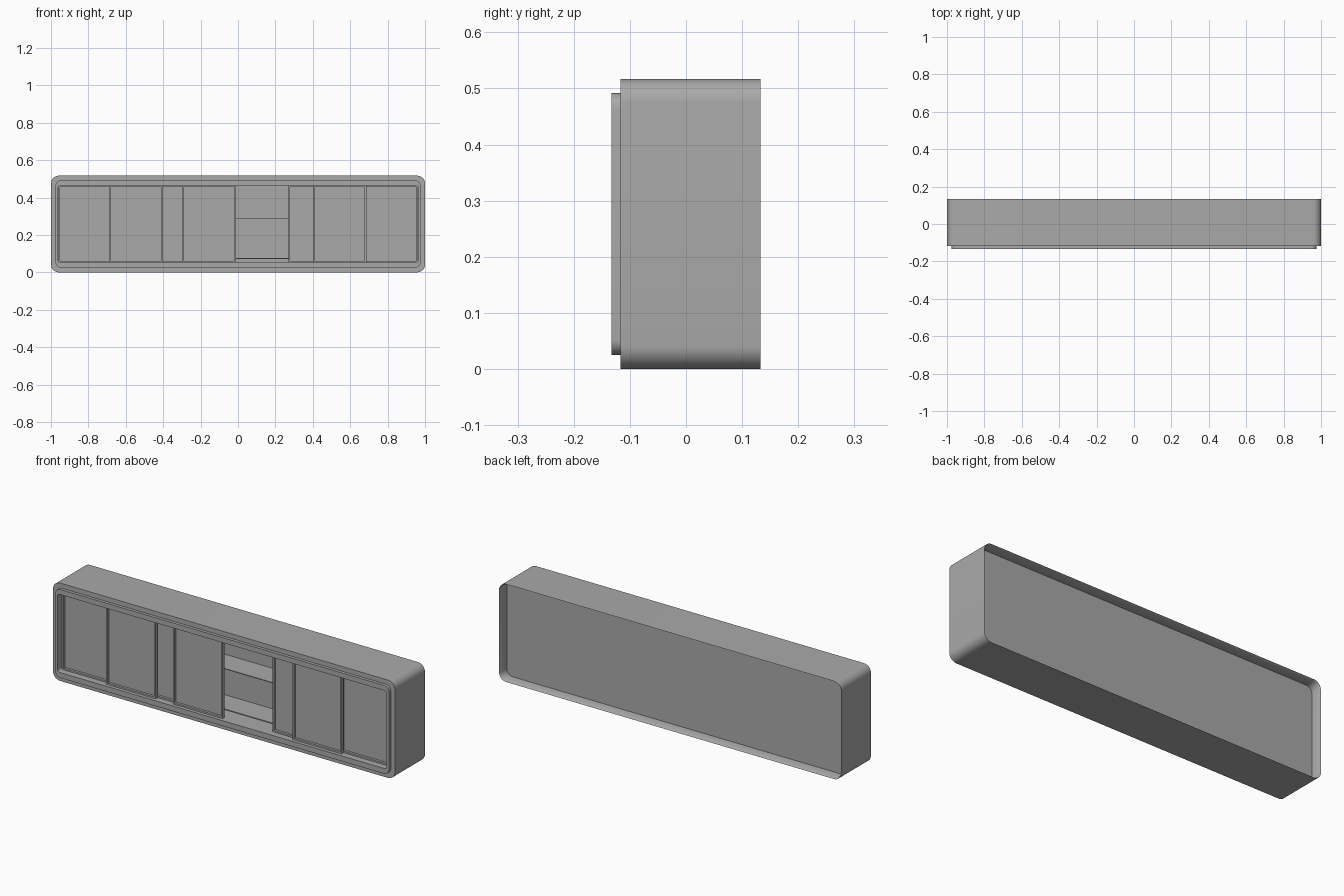
import bpy, bmesh, math

cube = bpy.data.objects.get("Cube")
if cube:
    bpy.data.objects.remove(cube, do_unlink=True)

grey = bpy.data.materials.new("plain_grey")
grey.use_nodes = True
colour = (0.4, 0.4, 0.4, 1)
grey.diffuse_color = colour
grey.node_tree.nodes["Principled BSDF"].inputs["Base Color"].default_value = colour


def make_object(name, bm):
    mesh = bpy.data.meshes.new(name)
    bm.to_mesh(mesh)
    bm.free()
    mesh.materials.append(grey)
    obj = bpy.data.objects.new(name, mesh)
    bpy.context.collection.objects.link(obj)
    return obj


def box(name, x0, x1, y0, y1, z0, z1, frame=0, recess=0):
    """Box; with a frame width, its front face gets a sunken panel."""
    bm = bmesh.new()
    bmesh.ops.create_cube(bm, size=1)
    for v in bm.verts:
        v.co.x = x0 if v.co.x < 0 else x1
        v.co.y = y0 if v.co.y < 0 else y1
        v.co.z = z0 if v.co.z < 0 else z1
    if frame:
        bm.normal_update()
        front = [f for f in bm.faces if f.normal.y < -0.9]
        bmesh.ops.inset_region(bm, faces=front, thickness=frame)
        # Straight walls down to the sunken panel
        panel = bmesh.ops.extrude_face_region(bm, geom=front)["geom"]
        bmesh.ops.delete(bm, geom=front, context="FACES_ONLY")
        for v in panel:
            if isinstance(v, bmesh.types.BMVert):
                v.co.y += recess
        bmesh.ops.recalc_face_normals(bm, faces=bm.faces)
    return make_object(name, bm)


def rounded_loop(bm, half, z0, z1, radius, y, steps=8):
    """Rounded rectangle in the xz plane, counted from the lower right corner."""
    corners = [(half, z0, 1, -1), (half, z1, 1, 1), (-half, z1, -1, 1), (-half, z0, -1, -1)]
    loop = []
    for i, (x, z, sx, sz) in enumerate(corners):
        for k in range(steps + 1):
            a = math.pi / 2 * (i - 1 + k / steps)
            loop.append(bm.verts.new((x + radius * (math.cos(a) - sx), y,
                                      z + radius * (math.sin(a) - sz))))
    return loop


# Housing: back panel, rear rim, outer wall, front rim, raised lip and hollow inside
TOP, LOW, HIGH, BACK = 0.517, 0.053, 0.465, 0.072
sections = [
    (0.994, 0.006, TOP - 0.006, 0.036, 0.077),
    (0.994, 0.006, TOP - 0.006, 0.036, 0.122),
    (1.0, 0.0, TOP, 0.042, 0.133),
    (1.0, 0.0, TOP, 0.042, -0.117),
    (0.975, 0.025, 0.492, 0.028, -0.117),
    (0.975, 0.025, 0.492, 0.028, -0.133),
    (0.962, LOW, HIGH, 0.012, -0.133),
    (0.962, LOW, HIGH, 0.012, BACK),
]
bm = bmesh.new()
loops = [rounded_loop(bm, *s) for s in sections]
bm.faces.new(loops[0][::-1])
bm.faces.new(loops[-1])
for a, b in zip(loops, loops[1:]):
    for i in range(len(a)):
        j = (i + 1) % len(a)
        bm.faces.new((a[i], a[j], b[j], b[i]))
housing = make_object("housing", bm)
bpy.ops.object.select_all(action="DESELECT")
housing.select_set(True)
bpy.context.view_layer.objects.active = housing
bpy.ops.object.shade_smooth_by_angle(angle=math.radians(30))

# Sliding doors on two tracks, leaving one open bay near the middle
tracks = {
    "front": (-0.115, [(-0.69, -0.402), (-0.30, -0.01), (0.40, 0.686)]),
    "rear": (-0.098, [(-0.961, -0.67), (-0.50, -0.21), (0.27, 0.56), (0.67, 0.961)]),
}
for track, (y, spans) in tracks.items():
    for i, (x0, x1) in enumerate(spans):
        box(f"{track}_door_{i + 1}", x0, x1, y, y + 0.017, LOW, HIGH, frame=0.012, recess=0.013)

# Shelves run the whole width behind the doors
box("lower_shelf", -0.96, 0.96, -0.06, BACK, 0.071, 0.077)
box("middle_shelf", -0.96, 0.96, -0.06, BACK, 0.287, 0.291)
